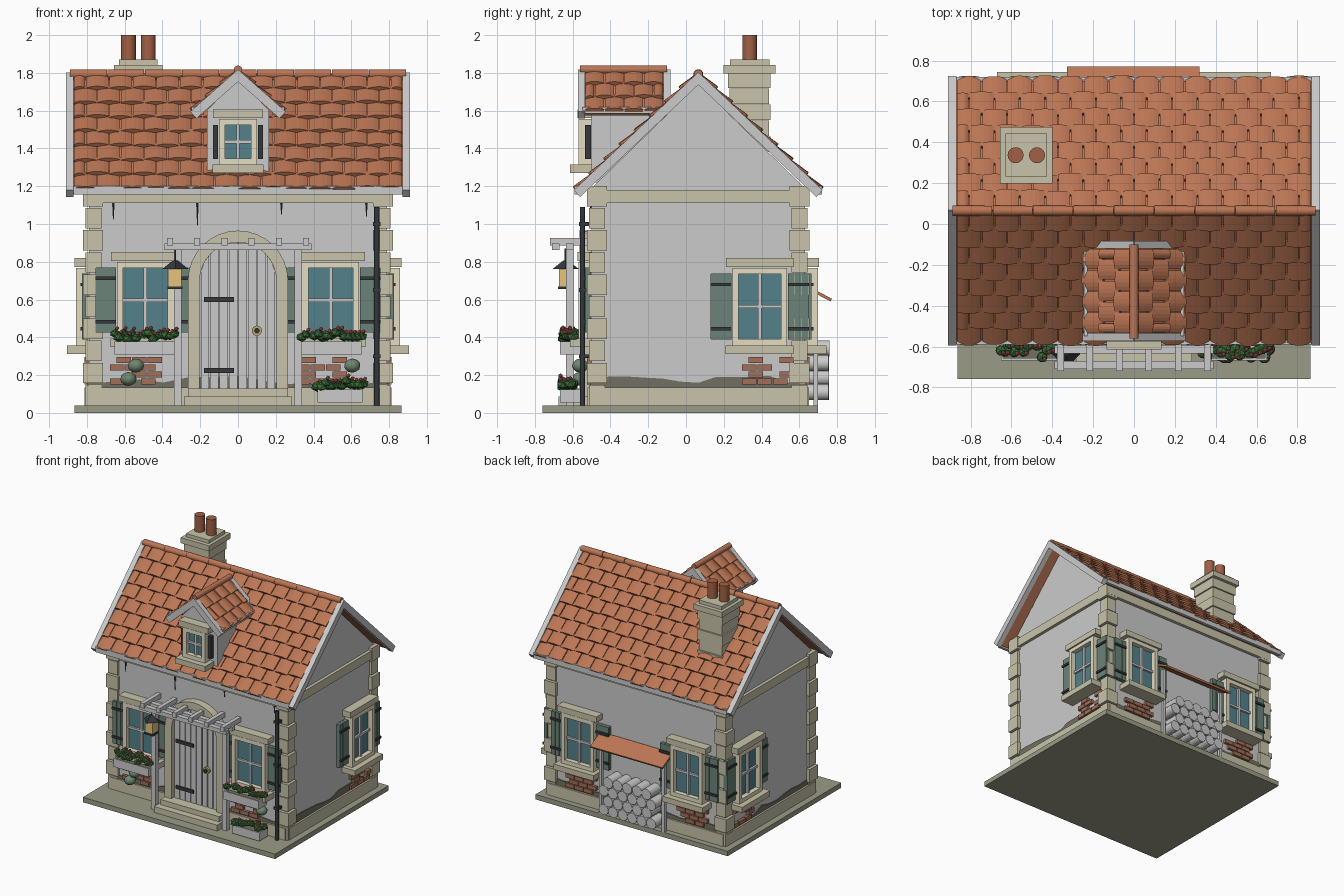
import bpy, bmesh, math, random
from mathutils import Matrix, Vector

if "Cube" in bpy.data.objects:
    bpy.data.objects.remove(bpy.data.objects["Cube"])
random.seed(4)
R, T, I = Matrix.Rotation, Matrix.Translation, Matrix.Identity(4)
pi = math.pi
COL = dict(tile=(.5, .18, .09), stone=(.58, .55, .40), cream=(.78, .72, .54), base=(.33, .33, .25),
           dirt=(.17, .16, .12), glass=(.09, .22, .26), iron=(.035, .04, .045), shutter=(.15, .23, .19),
           leaf=(.04, .15, .04), sage=(.16, .24, .16), bloom=(.6, .1, .1), brick=(.36, .16, .10),
           lamp=(.8, .55, .2), pot=(.36, .12, .06), gold=(.5, .38, .15))
mats = {}
for k, c in COL.items():
    mats[k] = bpy.data.materials.new(k)
    mats[k].diffuse_color = (*c, 1)
parts = {}

def part(name, mat):
    if name not in parts:
        parts[name] = (bmesh.new(), mat)
    return parts[name][0]

def box(name, mat, c, s, M=I):
    bmesh.ops.create_cube(part(name, mat), size=1, matrix=M @ T(c) @ Matrix.Diagonal((*s, 1)))

def span(name, mat, x, y, z, M=I):
    """box from (min, max) pairs"""
    p = (x, y, z)
    box(name, mat, [(a + b) / 2 for a, b in p], [abs(b - a) for a, b in p], M)

def cyl(name, mat, c, r, h, M=I, r2=None, n=16):
    bmesh.ops.create_cone(part(name, mat), cap_ends=True, segments=n, radius1=r,
                          radius2=r if r2 is None else r2, depth=h, matrix=M @ T(c))

def ball(name, mat, c, r, sub=1, sq=1):
    bmesh.ops.create_icosphere(part(name, mat), subdivisions=sub, radius=r,
                               matrix=T(c) @ Matrix.Diagonal((1, 1, sq, 1)))

def prism(name, mat, pts, y0, y1, M=I):
    """extrude an x-z outline along y"""
    bm = part(name, mat)
    a = [bm.verts.new(M @ Vector((x, y0, z))) for x, z in pts]
    b = [bm.verts.new(M @ Vector((x, y1, z))) for x, z in pts]
    fs = [bm.faces.new(a), bm.faces.new(b[::-1])]
    for i in range(len(pts)):
        j = (i + 1) % len(pts)
        fs.append(bm.faces.new((a[j], a[i], b[i], b[j])))
    bmesh.ops.recalc_face_normals(bm, faces=fs)

# wall frames: local x along the wall, -y outward
CY, HX, HY = .065, .79, .565
def wall(side, u=0, z=0):
    d = HX if side % 2 else HY
    return T((0, CY, 0)) @ R(side * pi / 2, 4, 'Z') @ T((u, -d, z))

# base slab, walls with gables
span('base_slab', 'base', (-.865, .865), (-.76, .70), (0, .04))
prism('house_walls', None, [(-HY, .04), (HY, .04), (HY, 1.19), (0, 1.74), (-HY, 1.19)], -HX, HX,
      T((0, CY, 0)) @ R(pi / 2, 4, 'Z'))

# plinth, eave band, grime on each wall
for s in range(4):
    L = HY if s % 2 else HX
    M = wall(s)
    span('stone_plinth', 'stone', (-L, L), (-.022, .01), (.04, .135), M)
    span('eave_band', 'stone', (-L - .025, L + .025), (-.025, .01), (1.11, 1.18), M)
    n = 12
    top = [(L - 2 * L * i / n, .15 + random.random() * .05) for i in range(n + 1)]
    prism('wall_grime', 'dirt', [(-L, .12), (L, .12)] + top, -.007, .005, M)

# corner quoins
for sx in (-1, 1):
    for sy in (-1, 1):
        for i in range(10):
            e, w = (.03, .105) if i % 2 else (.018, .085)
            z0 = .04 + i * .117
            X, Y = sx * (HX + e), CY + sy * (HY + e * .8)
            span('corner_quoins', 'stone', (X, X - sx * w), (Y, Y - sy * w), (z0, z0 + .108))

# tiled roof slopes
def slope(tag, ridge, rz, a, L, W, rows, cols):
    M = T(ridge) @ R(rz, 4, 'Z') @ R(a, 4, 'X')
    span(tag + '_deck', 'tile', (-W / 2, W / 2), (-L, 0), (-.028, -.006), M)
    p, tw = L / rows, W / cols
    for r in range(rows):
        off = tw / 2 if r % 2 else 0
        for c in range(cols + r % 2):
            x0 = max(-W / 2, -W / 2 + c * tw - off) + .003
            x1 = min(W / 2, -W / 2 + (c + 1) * tw - off) - .003
            h = (x1 - x0) / 2
            arc = [(h * u, .008 + .011 * (1 - u * u)) for u in (1, .6, .2, -.2, -.6, -1)]
            y = -L + r * p + random.uniform(-.006, .004)
            K = M @ T(((x0 + x1) / 2, y, .008 + random.uniform(0, .004))) @ R(-.13, 4, 'X')
            prism(tag + '_tiles', 'tile', [(-h, -.006), (h, -.006)] + arc, -.004, min(p * 1.15, -y), K)
    return M

RA, RL, RZ = math.radians(43.5), .88, 1.785
for k in (0, pi):
    M = slope('main_roof', (0, CY, RZ), k, RA, RL, 1.74, 8, 14)
    for s in (-1, 1):
        span('gable_bargeboards', None, (s * .87, s * .91), (-RL - .015, .01), (-.035, .014), M)
    e = T((0, CY, 0)) @ R(k, 4, 'Z')
    span('eave_fascia', None, (-.87, .87), (-.655, -.632), (1.155, 1.2), e)
for i in range(9):
    cyl('ridge_tiles', 'tile', (0, 0, (i - 4) * .198), .026, .195, T((0, CY, 1.793)) @ R(pi / 2, 4, 'Y'), .024)

# dormer
prism('dormer_body', None, [(-.165, 1.22), (.165, 1.22), (.165, 1.6), (0, 1.765), (-.165, 1.6)], -.5, -.1)
for k in (pi / 2, -pi / 2):
    M = slope('dormer_roof', (0, -.3275, 1.8), k, math.radians(41.5), .31, .415, 3, 4)
    for s in (-1, 1):
        span('dormer_bargeboards', None, (s * .2075, s * .245), (-.325, .01), (-.035, .014), M)
    span('dormer_fascia', None, (-.22, .22), (-.245, -.228), (1.585, 1.62), T((0, -.3275, 0)) @ R(k, 4, 'Z'))
cyl('dormer_ridge', 'tile', (0, 0, 0), .022, .46, T((0, -.33, 1.817)) @ R(pi / 2, 4, 'X'))

# windows with lintel, sill and shutters
def window(M, w, h, sw=.11, smat='shutter'):
    a, b, f = w / 2, h / 2, .032
    for s in (-1, 1):
        span('window_frames', 'cream', (s * a, s * (a - f)), (-.068, 0), (-b, b), M)
        span('window_frames', 'cream', (-a + f, a - f), (-.068, 0), (s * b, s * (b - f)), M)
        x0, x1 = s * (a + .005), s * (a + .005 + sw)
        n = 3 if sw > .05 else 1
        for i in range(n):
            d = (x1 - x0) / n
            span('shutters' if n > 1 else 'dormer_shutters', smat, (x0 + d * i, x0 + d * (i + .94)),
                 (-.035, -.002), (-b + .03, b - .03), M)
        if n > 1:
            span('shutters', smat, (x0, x1), (-.028, -.004), (-b + .032, b - .032), M)
            for z in (-b * .57, b * .57):
                span('shutter_straps', 'iron', (x0, x1), (-.045, -.03), (z - .009, z + .009), M)
    span('window_glass', 'glass', (-a + .01, a - .01), (-.03, -.01), (-b + .01, b - .01), M)
    span('window_mullions', None, (-.009, .009), (-.048, -.02), (-b + f, b - f), M)
    span('window_mullions', None, (-a + f, a - f), (-.046, -.02), (-.009, .009), M)
    span('window_lintels', 'stone', (-a - .033, a + .033), (-.075, 0), (b + .005, b + .052), M)
    span('window_sills', 'stone', (-a - .035, a + .035), (-.115, 0), (-b - .045, -b), M)

def bricks(M):
    for r in range(4):
        for c in range(3):
            if random.random() < .75:
                x = -.09 + c * .082 + (r % 2) * .035
                box('exposed_bricks', 'brick', (x, -.008, r * .038), (.076, .03, .032), M)

for u in (-.49, .49):
    window(wall(0, u, .597), .30, .405)
    window(wall(2, u, .563), .29, .41)
    bricks(wall(0, u - .06, .165))
bricks(wall(2, .5, .165))
bricks(wall(2, -.5, .165))
window(wall(1, .325, .563), .29, .41)
window(wall(3, -.325, .563), .29, .41)
bricks(wall(1, .36, .165))
bricks(wall(3, -.36, .165))
window(T((0, -.5, 1.435)), .2, .24, .03, 'iron')

# arched doorway, planks and ironwork
D = wall(0)
ang = [pi * i / 16 for i in range(17)]
outer = [(.265 * math.cos(t), .7 + .265 * math.sin(t)) for t in ang]
inner = [(.203 * math.cos(t), .7 + .203 * math.sin(t)) for t in ang]
prism('door_surround', 'stone', [(.265, .12)] + outer + [(-.265, .12), (-.203, .12)] + inner[::-1] + [(.203, .12)],
      -.065, 0, D)
for i in range(8):
    x0, x1 = -.2 + i * .05 + .003, -.2 + (i + 1) * .05 - .003
    tops = [(x, .7 + math.sqrt(max(0, .203 ** 2 - x * x))) for x in (x1, (x0 + x1) / 2, x0)]
    prism('door_planks', None, [(x0, .13), (x1, .13)] + tops, -.035, 0, D)
for z in (.225, .6):
    span('door_hinges', 'iron', (-.18, -.02), (-.047, -.034), (z - .013, z + .013), D)
cyl('door_handle', 'gold', (0, 0, 0), .027, .02, D @ T((.1, -.045, .435)) @ R(pi / 2, 4, 'X'))
cyl('door_knob', 'iron', (0, 0, 0), .014, .03, D @ T((.1, -.05, .435)) @ R(pi / 2, 4, 'X'))
span('door_steps', 'stone', (-.285, .285), (-.675, -.5), (.04, .088))
span('door_steps', 'stone', (-.265, .265), (-.62, -.5), (.088, .13))

# pergola and lantern
for s in (-1, 1):
    span('pergola_posts', None, (s * .3, s * .34), (-.635, -.595), (.04, .88))
for y in (-.69, -.615):
    span('pergola_beams', None, (-.39, .39), (y - .02, y + .02), (.863, .897))
for i in range(6):
    x = -.36 + i * .144
    span('pergola_rafters', None, (x - .016, x + .016), (-.72, -.5), (.885, .925))
span('lantern_glass', 'lamp', (-.367, -.298), (-.672, -.603), (.67, .765))
cyl('lantern_roof', 'iron', (-.332, -.637, .785), .068, .045, r2=.012, n=4)
span('lantern_base', 'iron', (-.372, -.293), (-.677, -.598), (.655, .67))
cyl('lantern_hook', 'iron', (-.332, -.637, .835), .005, .07, n=6)

# downpipe and drip brackets
cyl('downpipe', 'iron', (.735, -.548, .565), .014, 1.05, n=12)
for z in (.3, .65, 1.0):
    span('downpipe_brackets', 'iron', (.715, .755), (-.566, -.5), (z - .01, z + .01))
for x, h in ((-.66, .09), (-.215, .12), (.23, .06), (.68, .07)):
    cyl('wall_streaks', 'iron', (x, -.502, 1.11 - h / 2), .002, h, r2=.008, n=6)

# flower boxes
def planter(x, z, w):
    for y in (-.668, -.57):
        span('flower_boxes', None, (x - w / 2, x + w / 2), (y, y + .012), (z, z + .068))
    for s in (-1, 1):
        span('flower_boxes', None, (x + s * w / 2, x + s * (w / 2 - .012)), (-.667, -.56), (z, z + .068))
    span('flower_box_soil', 'dirt', (x - w / 2 + .01, x + w / 2 - .01), (-.66, -.565), (z + .004, z + .06))
    n = int(w / .02)
    for i in range(n):
        px = x + (i / (n - 1) - .5) * (w + .0)
        py = -.618 + random.uniform(-.035, .035)
        pz = z + .09 + random.uniform(-.008, .025)
        ball('flower_leaves', 'leaf', (px, py, pz), random.uniform(.026, .036), 1, .8)
        ball('flower_blooms', 'bloom', (px + .012, py - .012, pz + .027), .012)
planter(-.495, .31, .315)
planter(.495, .31, .315)
planter(.54, .055, .24)
for p in ((-.54, -.56, .25), (-.58, -.56, .18), (.605, -.56, .25)):
    ball('trailing_plants', 'sage', p, .044, 2, .85)

# chimney
for i in range(5):
    w = .105 if i % 2 else .113
    span('chimney_stack', 'stone', (-.528 - w, -.528 + w), (.335 - w, .335 + w), (1.38 + i * .085, 1.462 + i * .085))
box('chimney_cap', 'stone', (-.528, .337, 1.82), (.256, .275, .045))
box('chimney_cap', 'stone', (-.528, .337, 1.855), (.205, .21, .03))
for x in (-.58, -.475):
    cyl('chimney_pots', 'pot', (x, .337, 1.93), .039, .14, n=20)

# log store at the back
awn = T((0, .765, .59)) @ R(math.radians(-28), 4, 'X')
span('log_store_roof', 'tile', (-.328, .322), (-.15, 0), (0, .016), awn)
for s in (-1, 1):
    span('log_store_posts', None, (s * .27, s * .295), (.675, .70), (.03, .61))
for r in range(4):
    for c in range(6 - r % 2):
        x = -.215 + c * .086 + (r % 2) * .043
        cyl('stacked_logs', None, (0, 0, 0), .043, .13 + random.uniform(-.008, .004),
            T((x, .692, .11 + r * .077)) @ R(pi / 2, 4, 'X'), n=12)

# turn collected parts into objects
smooth = ('pots', 'downpipe', 'logs', 'ridge', 'plants', 'handle', 'knob')
for name, (bm, mat) in parts.items():
    me = bpy.data.meshes.new(name)
    bm.normal_update()
    bm.to_mesh(me)
    bm.free()
    ob = bpy.data.objects.new(name, me)
    bpy.context.collection.objects.link(ob)
    if mat:
        me.materials.append(mats[mat])
    if any(s in name for s in smooth) and 'brackets' not in name:
        bpy.ops.object.select_all(action='DESELECT')
        ob.select_set(True)
        bpy.context.view_layer.objects.active = ob
        bpy.ops.object.shade_smooth_by_angle(angle=math.radians(50))

for m in bpy.data.materials:
    if m.users and not m.is_grease_pencil:
        m.use_nodes = True
        m.node_tree.nodes["Principled BSDF"].inputs["Base Color"].default_value = m.diffuse_color
